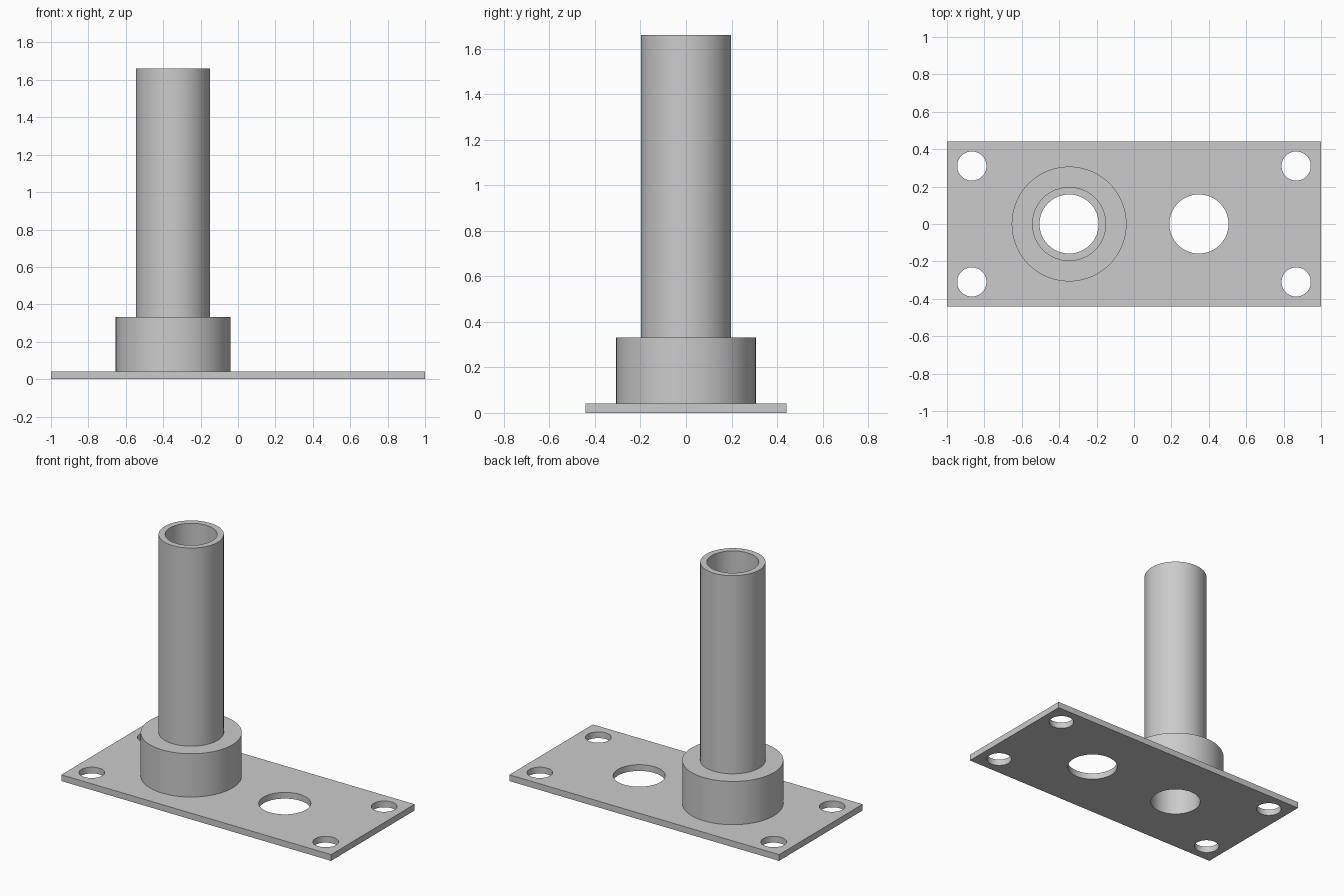
import bpy
import bmesh
from math import radians
from mathutils import Matrix, Vector

if "Cube" in bpy.data.objects:
    bpy.data.objects.remove(bpy.data.objects["Cube"], do_unlink=True)

SIDES = 96
PLATE_TOP = 0.042
BORE = 0.158      # radius of the pipe bore and the large plate hole
PORT_X = 0.347    # distance of the pipe and the large hole from the centre

steel = bpy.data.materials.new("steel_grey")
steel.use_nodes = True
steel.diffuse_color = (0.6, 0.6, 0.6, 1)
steel.node_tree.nodes["Principled BSDF"].inputs["Base Color"].default_value = (0.6, 0.6, 0.6, 1)


def make_object(name, bm):
    bmesh.ops.recalc_face_normals(bm, faces=bm.faces)
    mesh = bpy.data.meshes.new(name)
    bm.to_mesh(mesh)
    bm.free()
    mesh.materials.append(steel)
    obj = bpy.data.objects.new(name, mesh)
    bpy.context.collection.objects.link(obj)
    return obj


def select_only(obj):
    bpy.ops.object.select_all(action='DESELECT')
    obj.select_set(True)
    bpy.context.view_layer.objects.active = obj


def smooth(obj):
    select_only(obj)
    bpy.ops.object.shade_smooth_by_angle(angle=radians(30))


# Flat base plate
bm = bmesh.new()
bmesh.ops.create_cube(bm, size=1, matrix=Matrix.Translation((0, 0, PLATE_TOP / 2))
                      @ Matrix.Diagonal((2, 0.884, PLATE_TOP, 1)))
plate = make_object("base_plate", bm)

# Cutters: two large ports and four corner bolt holes
holes = [(s * PORT_X, 0, BORE) for s in (-1, 1)]
holes += [(sx * 0.867, sy * 0.31, 0.078) for sx in (-1, 1) for sy in (-1, 1)]
bm = bmesh.new()
for x, y, r in holes:
    bmesh.ops.create_cone(bm, cap_ends=True, segments=SIDES, radius1=r, radius2=r,
                          depth=0.3, matrix=Matrix.Translation((x, y, 0)))
cutter = make_object("hole_cutter", bm)
cutter.hide_render = True

cut = plate.modifiers.new("holes", 'BOOLEAN')
cut.operation = 'DIFFERENCE'
cut.solver = 'EXACT'
cut.object = cutter
select_only(plate)
bpy.ops.object.modifier_apply(modifier=cut.name)
bpy.data.objects.remove(cutter, do_unlink=True)
smooth(plate)

# Hollow pipe with a wide collar, revolved from one profile
profile = [(BORE, PLATE_TOP), (BORE, 1.66), (0.198, 1.66),
           (0.198, 0.332), (0.307, 0.332), (0.307, PLATE_TOP)]
bm = bmesh.new()
verts = [bm.verts.new((r, 0, z)) for r, z in profile]
edges = [bm.edges.new(pair) for pair in zip(verts, verts[1:])]
bmesh.ops.spin(bm, geom=verts + edges, cent=(0, 0, 0), axis=(0, 0, 1),
               angle=radians(360), steps=SIDES, use_merge=True)
bmesh.ops.remove_doubles(bm, verts=bm.verts, dist=0.0001)
bmesh.ops.translate(bm, verts=bm.verts, vec=Vector((-PORT_X, 0, 0)))
pipe = make_object("collared_pipe", bm)
# Open-bottomed shell: make sure the top rim faces up
rim = max(pipe.data.polygons, key=lambda p: p.center.z)
if rim.normal.z < 0:
    pipe.data.flip_normals()
smooth(pipe)
